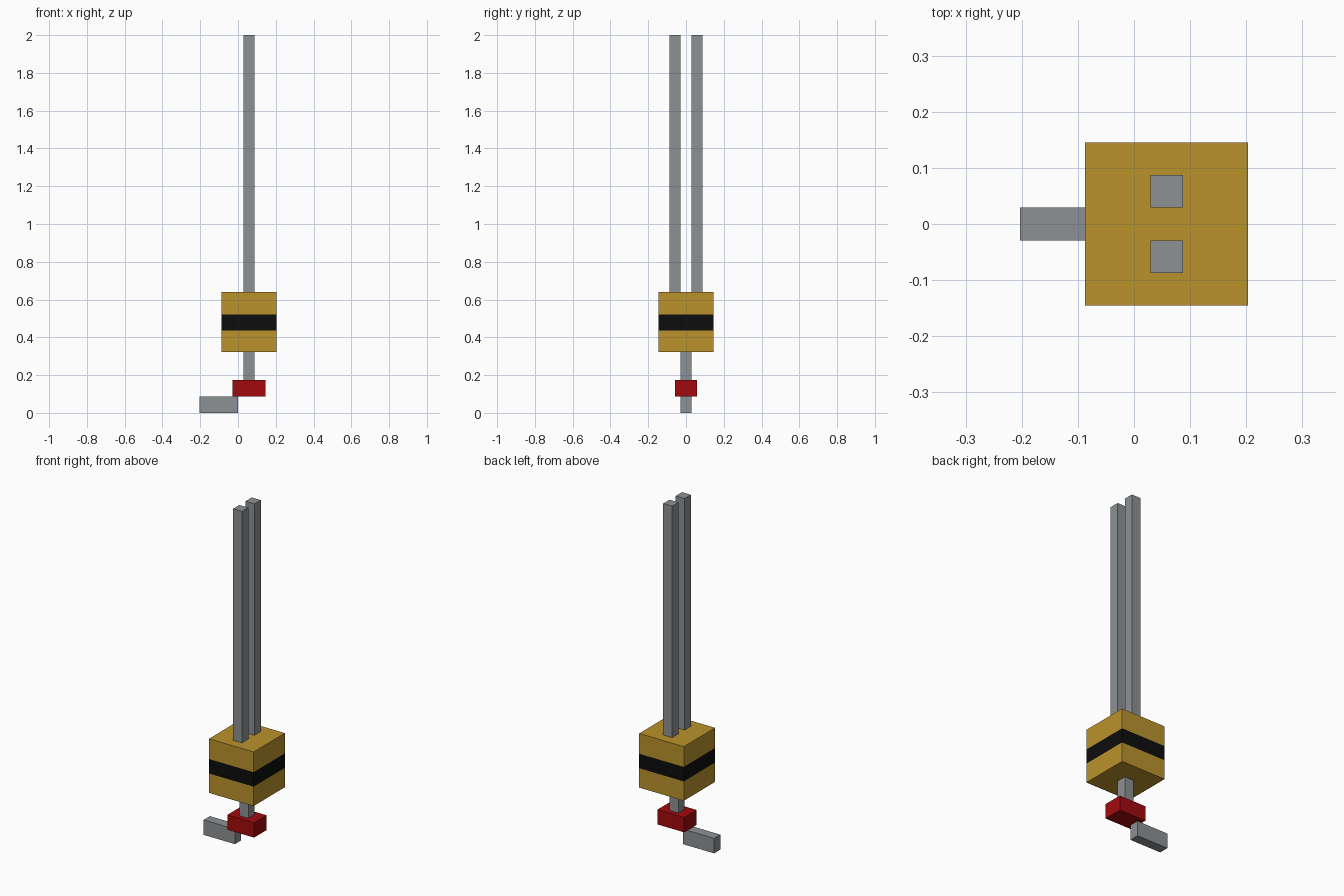
import bpy, bmesh
from mathutils import Vector

if "Cube" in bpy.data.objects:
    bpy.data.objects.remove(bpy.data.objects["Cube"])


def material(name, rgb):
    m = bpy.data.materials.new(name)
    m.diffuse_color = (*rgb, 1)
    m.use_nodes = True
    m.node_tree.nodes["Principled BSDF"].inputs["Base Color"].default_value = m.diffuse_color
    return m


GREY = material("steel grey", (0.27, 0.285, 0.295))
GOLD = material("mustard gold", (0.49, 0.29, 0.025))
BLACK = material("black", (0.004, 0.004, 0.004))
RED = material("deep red", (0.36, 0.003, 0.004))


def box(name, lo, hi, *mats):
    """Axis-aligned box between two corners, with its origin at its centre."""
    lo, hi = Vector(lo), Vector(hi)
    bm = bmesh.new()
    bmesh.ops.create_cube(bm, size=1)
    bmesh.ops.scale(bm, vec=hi - lo, verts=bm.verts)
    mesh = bpy.data.meshes.new(name)
    bm.to_mesh(mesh)
    bm.free()
    for m in mats:
        mesh.materials.append(m)
    obj = bpy.data.objects.new(name, mesh)
    obj.location = (lo + hi) / 2
    bpy.context.collection.objects.link(obj)
    return obj


# Twin upright bars
for side, y in (("front", -0.058), ("back", 0.058)):
    box(side + "_bar", (0.029, y - 0.029, 0.64), (0.087, y + 0.029, 2.0), GREY)

# Main block, cut around its middle for the painted band
block = box("main_block", (-0.087, -0.145, 0.322), (0.203, 0.145, 0.64), GOLD, BLACK)
band = [z - block.location.z for z in (0.436, 0.521)]
bm = bmesh.new()
bm.from_mesh(block.data)
for z in band:
    bmesh.ops.bisect_plane(bm, geom=bm.verts[:] + bm.edges[:] + bm.faces[:],
                           plane_co=(0, 0, z), plane_no=(0, 0, 1))
for f in bm.faces:
    f.material_index = int(band[0] < f.calc_center_median().z < band[1])
bm.to_mesh(block.data)
bm.free()

# Neck, red collar and offset foot
box("neck", (0.029, -0.029, 0.175), (0.087, 0.029, 0.322), GREY)
box("collar", (-0.029, -0.058, 0.088), (0.145, 0.058, 0.175), RED)
box("foot", (-0.203, -0.029, 0.0), (0.0, 0.029, 0.088), GREY)
